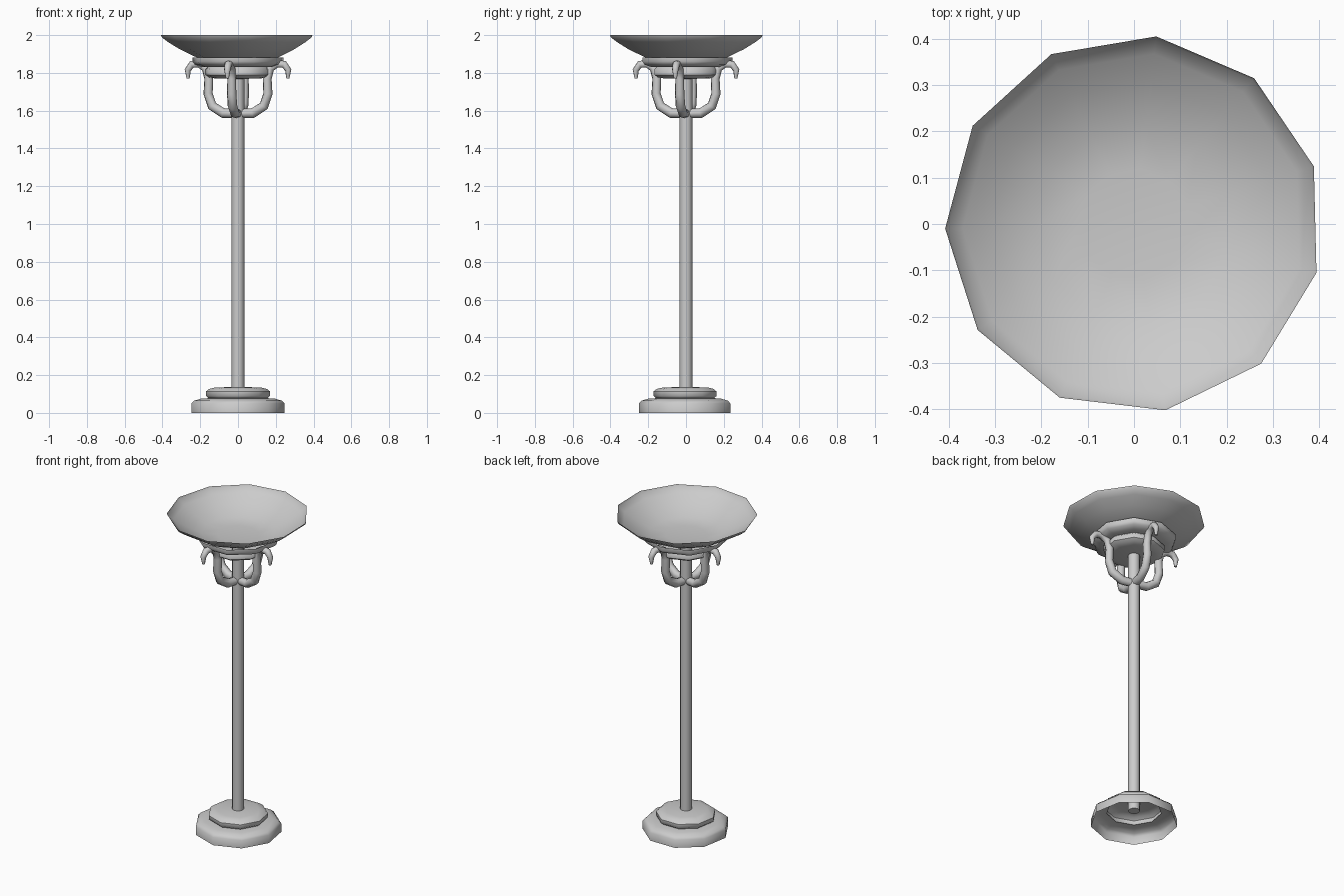
import bpy, bmesh
from math import sin, cos, pi, radians
from mathutils import Vector

if "Cube" in bpy.data.objects:
    bpy.data.objects.remove(bpy.data.objects["Cube"])


def make_object(name, bm, angle=35):
    mesh = bpy.data.meshes.new(name)
    bm.to_mesh(mesh)
    bm.free()
    ob = bpy.data.objects.new(name, mesh)
    bpy.context.collection.objects.link(ob)
    bpy.ops.object.select_all(action='DESELECT')
    ob.select_set(True)
    bpy.context.view_layer.objects.active = ob
    bpy.ops.object.shade_smooth_by_angle(angle=radians(angle))
    return ob


def skin(bm, rings):
    for a, b in zip(rings, rings[1:]):
        n = len(a)
        for i in range(n):
            j = (i + 1) % n
            bm.faces.new((a[i], a[j], b[j], b[i]))


def lathe(name, profile, sides, start, angle=50):
    """Turn (radius, z) points around the z axis."""
    bm = bmesh.new()
    rings = []
    for r, z in profile:
        rings.append([bm.verts.new((max(r, 1e-5) * cos(radians(start) + 2 * pi * i / sides),
                                    max(r, 1e-5) * sin(radians(start) + 2 * pi * i / sides), z))
                      for i in range(sides)])
    skin(bm, rings)
    bmesh.ops.remove_doubles(bm, verts=bm.verts, dist=1e-4)
    return make_object(name, bm, angle)


def arm(name, path, direction, sides=8):
    """Tapered tube along (r, z, thickness) points in a radial plane."""
    bm = bmesh.new()
    out = Vector((cos(direction), sin(direction), 0))
    side = Vector((-sin(direction), cos(direction), 0))
    pts = [out * r + Vector((0, 0, z)) for r, z, t in path]
    rings = []
    for k, p in enumerate(pts):
        tangent = (pts[min(k + 1, len(pts) - 1)] - pts[max(k - 1, 0)]).normalized()
        normal = side.cross(tangent)
        t = path[k][2]
        rings.append([bm.verts.new(p + t * (cos(2 * pi * i / sides) * side
                                            + sin(2 * pi * i / sides) * normal))
                      for i in range(sides)])
    skin(bm, rings)
    bm.faces.new(rings[0][::-1])
    bm.faces.new(rings[-1])
    bmesh.ops.recalc_face_normals(bm, faces=bm.faces)
    return make_object(name, bm, 60)


# Stepped foot, hollow underneath
lathe("base", [(0.25, 0), (0.25, 0.05), (0.235, 0.065), (0.20, 0.075), (0.158, 0.078),
               (0.173, 0.09), (0.173, 0.113), (0.155, 0.127), (0.12, 0.135), (0, 0.137)], 9, 270)

# Pole
lathe("pole", [(0, 0.08), (0.034, 0.08), (0.034, 1.85), (0, 1.85)], 12, 0)

# Stepped collar under the bowl
lathe("collar", [(0, 1.768), (0.12, 1.77), (0.16, 1.777), (0.178, 1.79), (0.178, 1.818),
                 (0.165, 1.83), (0.20, 1.832), (0.235, 1.845), (0.245, 1.86), (0.245, 1.882)], 9, 90)

# Wide shallow bowl
lathe("bowl", [(0, 1.868), (0.12, 1.87), (0.215, 1.88), (0.31, 1.926), (0.37, 1.963),
               (0.403, 1.988), (0.408, 2.0)], 11, 181.4)

# Four curled brackets
path = [(0.0, 1.585, 0.024), (0.08, 1.587, 0.026), (0.14, 1.625, 0.026), (0.162, 1.69, 0.025),
        (0.158, 1.77, 0.024), (0.175, 1.825, 0.022), (0.21, 1.848, 0.021), (0.25, 1.845, 0.02),
        (0.272, 1.815, 0.017), (0.27, 1.77, 0.008)]
for k in range(4):
    arm(f"bracket_{k + 1}", path, radians(90 * k - 12))
